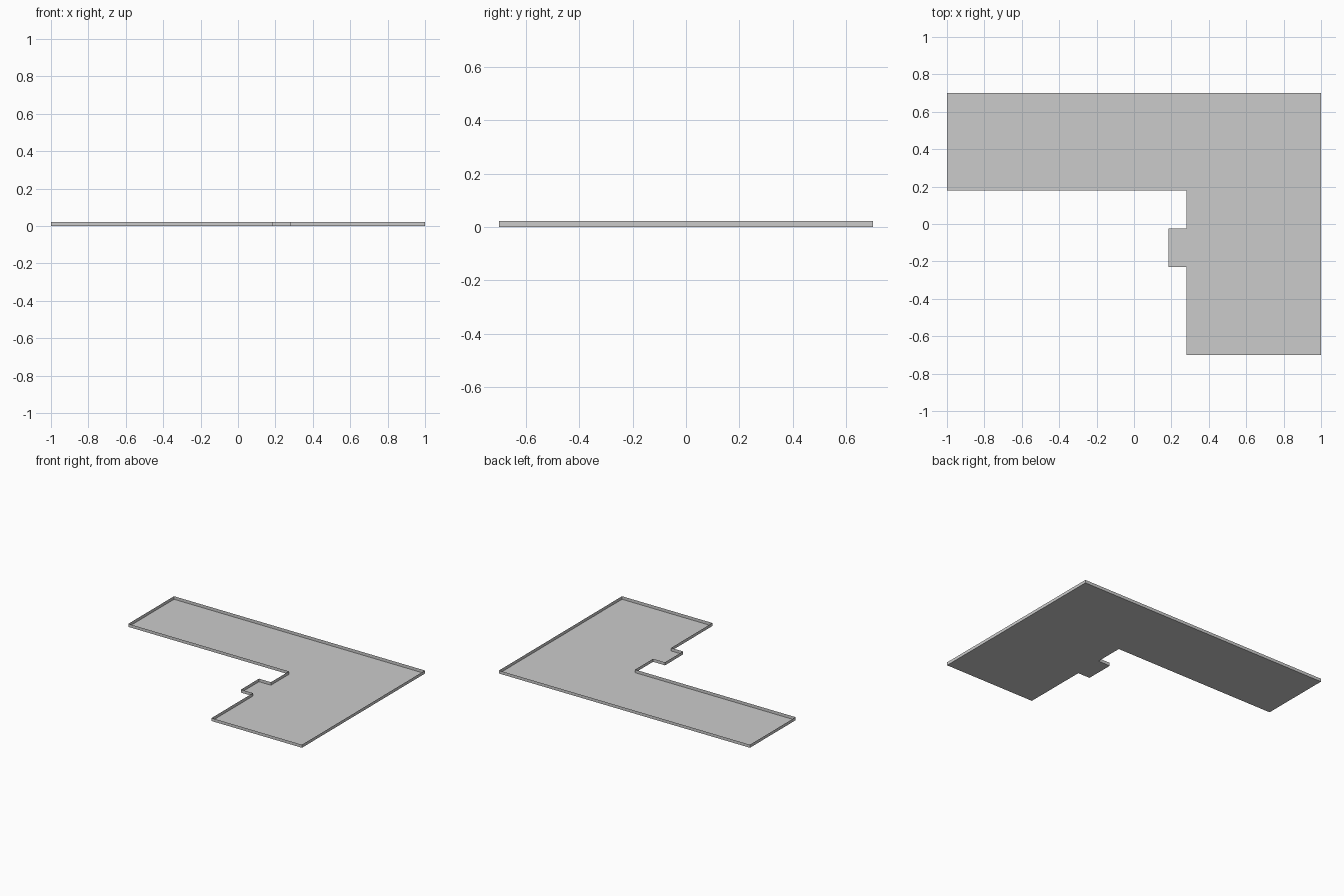
import bpy, bmesh

H = 0.022      # rim height


def flat_part(name, pts, z, rim=0.0):
    """Flat polygon facing up; optional upright thin rim round its outline."""
    bm = bmesh.new()
    face = bm.faces.new([bm.verts.new((x, y, z)) for x, y in pts])
    face.normal_update()
    if face.normal.z < 0:
        face.normal_flip()
    if rim:
        low = list(face.verts)
        high = [bm.verts.new((v.co.x, v.co.y, z + rim)) for v in low]
        n = len(low)
        for i in range(n):
            j = (i + 1) % n
            bm.faces.new((low[i], low[j], high[j], high[i]))
    bmesh.ops.triangulate(bm, faces=[f for f in bm.faces if len(f.verts) > 4])
    me = bpy.data.meshes.new(name)
    bm.to_mesh(me)
    bm.free()
    ob = bpy.data.objects.new(name, me)
    bpy.context.collection.objects.link(ob)
    return ob


# L-shaped floor with side tab, open-topped with a low rim
outline = [(-1, .7), (-1, .18), (.28, .18), (.28, -.025), (.185, -.025),
           (.185, -.23), (.28, -.23), (.28, -.7), (1, -.7), (1, .7)]
flat_part("floor_tray", outline, 0, H)

# Walkway area laid on the floor: left room, corridor, crossing, lower lanes
left_top = [(-.91, .695), (-.36, .695), (-.405, .64), (-.25, .48), (-.22, .465)]
crossing = [(.525, .465), (.525, .515), (.755, .515), (.755, .465), (.993, .465),
            (.993, .405), (.755, .405), (.755, .375), (.69, .375)]
lower = [(.69, -.425), (.845, -.425), (.845, -.225), (.999, -.225), (.999, -.385),
         (.943, -.385), (.943, -.47), (.999, -.47), (.999, -.6), (.905, -.6),
         (.905, -.5), (.62, -.5), (.62, -.105), (.605, -.09), (.515, -.09),
         (.515, -.5), (.4, -.5), (.4, .182), (.62, .182), (.62, .375)]
left_bottom = [(.525, .375), (.525, .41), (-.105, .41), (-.24, .183), (-.285, .183),
               (-.185, .365), (-.3, .48), (-.345, .475), (-.39, .455), (-.665, .183),
               (-.785, .31), (-.93, .31), (-.885, .183), (-.995, .183), (-.995, .5),
               (-.79, .5), (-.79, .655), (-.91, .655)]
flat_part("walkway", left_top + crossing + lower + left_bottom, 0.0015)
